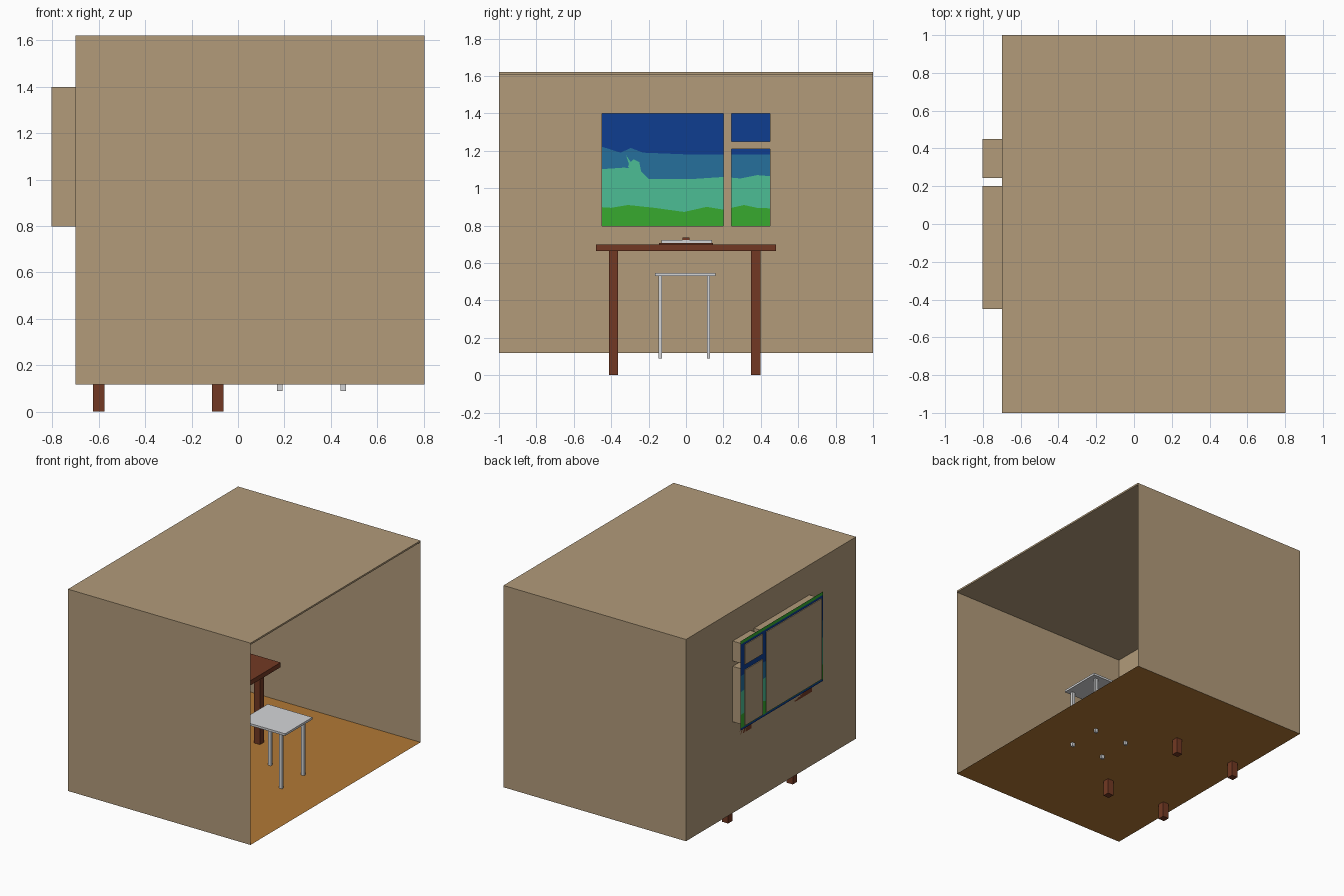
import bpy, bmesh

if "Cube" in bpy.data.objects:
    bpy.data.objects.remove(bpy.data.objects["Cube"])


def material(name, r, g, b):
    def lin(c):
        c /= 255
        return c / 12.92 if c <= 0.04045 else ((c + 0.055) / 1.055) ** 2.4
    m = bpy.data.materials.new(name)
    m.diffuse_color = (lin(r), lin(g), lin(b), 1)
    m.use_nodes = True
    m.node_tree.nodes["Principled BSDF"].inputs["Base Color"].default_value = m.diffuse_color
    return m


TAN = material("tan wall", 178, 155, 122)
FLOOR = material("orange wood", 178, 121, 54)
WOOD = material("red brown wood", 114, 57, 35)
METAL = material("light grey", 213, 214, 216)
SKY = material("deep blue", 14, 61, 144)
HILL = material("mid blue", 38, 112, 156)
TEAL = material("teal", 76, 189, 149)
GRASS = material("grass green", 55, 170, 47)


def mesh(name, faces, mat):
    """Object from a list of polygons given by their corner points."""
    bm = bmesh.new()
    for f in faces:
        bm.faces.new([bm.verts.new(p) for p in f])
    bmesh.ops.remove_doubles(bm, verts=bm.verts, dist=1e-5)
    me = bpy.data.meshes.new(name)
    bm.to_mesh(me)
    bm.free()
    me.materials.append(mat)
    ob = bpy.data.objects.new(name, me)
    bpy.context.collection.objects.link(ob)
    return ob


def box_faces(x0, x1, y0, y1, z0, z1, skip=()):
    f = {
        "-x": [(x0, y0, z0), (x0, y0, z1), (x0, y1, z1), (x0, y1, z0)],
        "+x": [(x1, y0, z0), (x1, y1, z0), (x1, y1, z1), (x1, y0, z1)],
        "-y": [(x0, y0, z0), (x1, y0, z0), (x1, y0, z1), (x0, y0, z1)],
        "+y": [(x0, y1, z0), (x0, y1, z1), (x1, y1, z1), (x1, y1, z0)],
        "-z": [(x0, y0, z0), (x0, y1, z0), (x1, y1, z0), (x1, y0, z0)],
        "+z": [(x0, y0, z1), (x1, y0, z1), (x1, y1, z1), (x0, y1, z1)],
    }
    return [p for k, p in f.items() if k not in skip]


def box(name, mat, *dims, skip=()):
    return mesh(name, box_faces(*dims, skip=skip), mat)


# Room shell: open towards +x, window wall made separately
X0, X1, Z0, Z1 = -0.70, 0.803, 0.118, 1.62
box("side_walls", TAN, X0, X1, -1, 1, Z0, Z1, skip=("-x", "+x", "-z", "+z"))
box("ceiling", TAN, X0, X1, -1, 1, Z1 - 0.013, Z1)
mesh("floor", [[(X0, -1, Z0), (X1, -1, Z0), (X1, 1, Z0), (X0, 1, Z0)]], FLOOR)

# Window wall: grid of cells with the three panes left open
panes = [(-0.45, 0.20, 0.797, 1.398), (0.243, 0.45, 0.797, 1.21), (0.243, 0.45, 1.25, 1.398)]
ys = [-1, -0.45, 0.20, 0.243, 0.45, 1]
zs = [Z0, 0.797, 1.21, 1.25, 1.398, Z1]
cells = []
for ya, yb in zip(ys, ys[1:]):
    for za, zb in zip(zs, zs[1:]):
        cy, cz = (ya + yb) / 2, (za + zb) / 2
        if not any(p[0] < cy < p[1] and p[2] < cz < p[3] for p in panes):
            cells.append([(X0, ya, za), (X0, ya, zb), (X0, yb, zb), (X0, yb, za)])
mesh("window_wall", cells, TAN)

# Recessed pane boxes behind the wall, open to the room
for i, (ya, yb, za, zb) in enumerate(panes):
    box(f"window_recess_{i}", TAN, -0.803, X0, ya, yb, za, zb, skip=("+x",))

# Landscape plate just inside the recess backs, in horizontal bands
XP, YA, YB = -0.797, -0.475, 0.50
flat = lambda z: [(YA, z), (YB, z)]
grass_top = [(YA, .90), (-.40, .895), (-.31, .91), (-.17, .895), (-.01, .873), (.11, .90),
             (.20, .885), (.31, .91), (.38, .895), (YB, .89)]
teal_top = [(YA, 1.10), (-.33, 1.11), (-.25, 1.10), (-.20, 1.05), (.02, 1.048), (.20, 1.06),
            (.29, 1.052), (.38, 1.07), (YB, 1.06)]
hill_top = [(YA, 1.23), (-.35, 1.19), (-.295, 1.215), (-.23, 1.19), (.02, 1.18), (YB, 1.18)]


def height(profile, y):
    for (a, za), (b, zb) in zip(profile, profile[1:]):
        if y <= b:
            return za + (zb - za) * (y - a) / (b - a)
    return profile[-1][1]


def band(name, low, high, mat):
    cols = sorted({p[0] for p in low + high})
    mesh(name, [[(XP, a, height(low, a)), (XP, b, height(low, b)),
                 (XP, b, height(high, b)), (XP, a, height(high, a))]
                for a, b in zip(cols, cols[1:])], mat)


band("view_lower_edge", flat(0.775), flat(0.79), SKY)
band("view_grass", flat(0.79), grass_top, GRASS)
band("view_meadow", grass_top, teal_top, TEAL)
band("view_hills", teal_top, hill_top, HILL)
band("view_sky", hill_top, flat(1.415), SKY)
band("view_upper_edge", flat(1.415), flat(1.44), GRASS)

# Small tree on the horizon
tree = [(-.29, 1.09), (-.24, 1.09), (-.25, 1.14), (-.28, 1.155), (-.295, 1.14),
        (-.32, 1.175), (-.305, 1.13), (-.31, 1.115)]
mesh("view_tree", [[(XP + 0.001, y, z) for y, z in tree]], TEAL)

# Table
box("table_top", WOOD, -0.70, 0.015, -0.48, 0.48, 0.665, 0.70)
for x in (-0.60, -0.088):
    for y in (-0.388, 0.373):
        box("table_leg", WOOD, x - .025, x + .025, y - .025, y + .025, 0, 0.665)

# Stool
box("stool_seat", METAL, 0.135, 0.503, -0.165, 0.157, 0.53, 0.546)
for x in (0.18, 0.453):
    for y in (-0.137, 0.12):
        box("stool_leg", METAL, x - .012, x + .012, y - .009, y + .009, 0.09, 0.53)

# Open book on the table with a small ribbon at its centre
box("book_cover", WOOD, -0.32, -0.12, -0.145, 0.145, 0.70, 0.708)
box("book_pages", METAL, -0.31, -0.13, -0.13, 0.14, 0.708, 0.722)
box("book_ribbon", WOOD, -0.31, -0.13, -0.02, 0.02, 0.722, 0.735)
